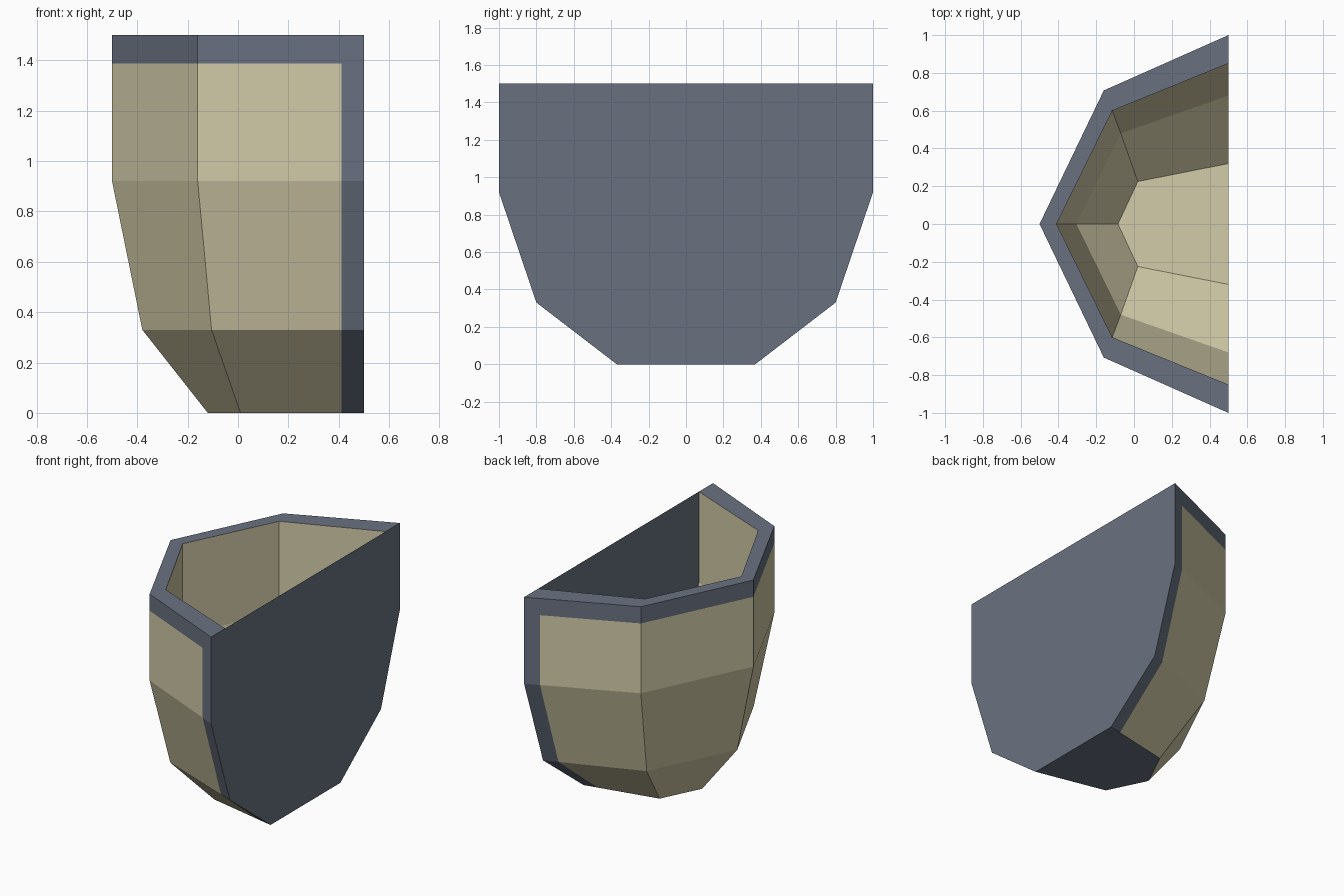
import bpy, bmesh
from mathutils import Vector

if "Cube" in bpy.data.objects:
    bpy.data.objects.remove(bpy.data.objects["Cube"])


def material(name, rgb):
    m = bpy.data.materials.new(name)
    m.diffuse_color = (*rgb, 1)
    m.use_nodes = True
    m.node_tree.nodes["Principled BSDF"].inputs["Base Color"].default_value = m.diffuse_color
    return m


slate = material("slate_blue", (0.141, 0.165, 0.216))
sand = material("sand", (0.644, 0.597, 0.392))

BACK = 0.5
# Each ring: z, half width at back, corner x, corner y, front tip x
OUTER = [(0.0, 0.37, 0.01, 0.265, -0.12),
         (0.33, 0.80, -0.105, 0.566, -0.38),
         (0.92, 1.00, -0.16, 0.707, -0.50),
         (1.5, 1.00, -0.16, 0.707, -0.50)]
INNER = [(1.5, 0.85, -0.115, 0.60, -0.41),
         (0.89, 0.85, -0.115, 0.60, -0.41),
         (0.385, 0.68, -0.07, 0.48, -0.305),
         (0.105, 0.32, 0.02, 0.225, -0.085)]


def ring_points(z, w, cx, cy, tip):
    return [Vector(p) for p in ((BACK, w, z), (cx, cy, z), (tip, 0, z),
                                (cx, -cy, z), (BACK, -w, z))]


def finish(name, bm):
    me = bpy.data.meshes.new(name)
    bm.to_mesh(me)
    bm.free()
    me.materials.append(slate)
    me.materials.append(sand)
    ob = bpy.data.objects.new(name, me)
    bpy.context.collection.objects.link(ob)


def loft(bm, rings):
    """Skin a list of rings, following the profile order."""
    vr = [[bm.verts.new(p) for p in ring_points(*r)] for r in rings]
    for a, b in zip(vr, vr[1:]):
        for i in range(4):
            bm.faces.new((a[i], a[i + 1], b[i + 1], b[i]))
    return vr


# Outer shell: sand panels with a slate band along the rim and the back edge
bm = bmesh.new()
rows = loft(bm, OUTER)
bm.faces.new(rows[0][::-1])
for co, no in (((0, 0, 1.388), (0, 0, 1)), ((0.41, 0, 0), (1, 0, 0))):
    bmesh.ops.bisect_plane(bm, geom=bm.verts[:] + bm.edges[:] + bm.faces[:],
                           plane_co=co, plane_no=no)
bm.normal_update()
for f in bm.faces:
    c = f.calc_center_median()
    f.material_index = int(c.z < 1.388 and c.x < 0.41 and f.normal.z > -0.99)
finish("outer_shell", bm)

# Rim: flat slate ring joining the outer and inner shells
bm = bmesh.new()
loft(bm, [OUTER[-1], INNER[0]])
finish("rim", bm)

# Inner shell with floor, all sand
bm = bmesh.new()
rows = loft(bm, INNER)
bm.faces.new(rows[-1])
for f in bm.faces:
    f.material_index = 1
finish("inner_shell", bm)

# Back panel: thin flat sheet closing the half bowl
bm = bmesh.new()
outline = [(BACK, r[1], r[0]) for r in OUTER]
outline += [(BACK, -r[1], r[0]) for r in reversed(OUTER)]
bm.faces.new([bm.verts.new(p) for p in outline])
finish("back_panel", bm)
